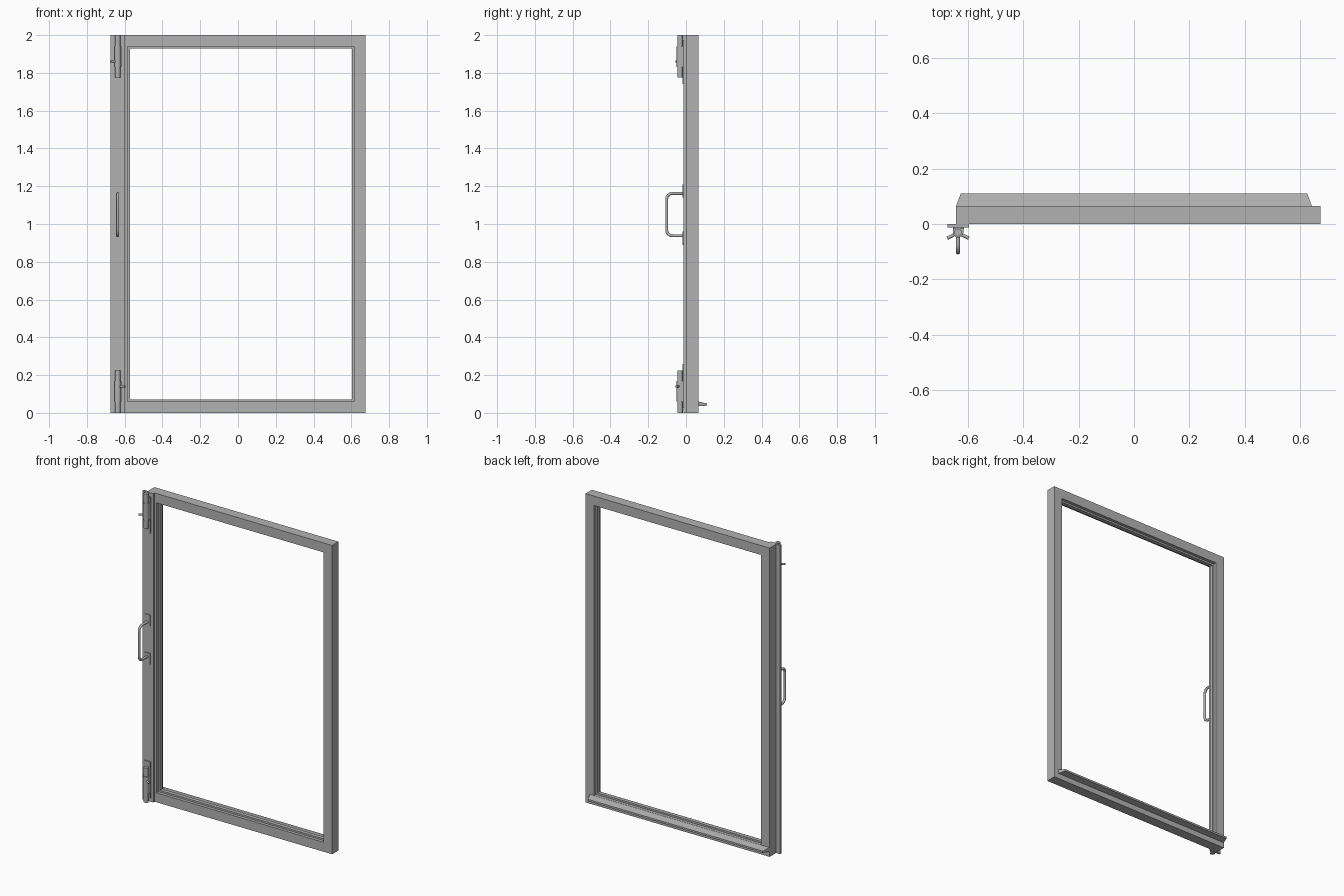
import bpy, math
from mathutils import Vector

if "Cube" in bpy.data.objects:
    bpy.data.objects.remove(bpy.data.objects["Cube"])

GREY = bpy.data.materials.new("grey_metal")
GREY.use_nodes = True
GREY.diffuse_color = (0.45, 0.45, 0.45, 1)
GREY.node_tree.nodes["Principled BSDF"].inputs["Base Color"].default_value = (0.45, 0.45, 0.45, 1)


def mesh_object(name, verts, faces):
    mesh = bpy.data.meshes.new(name)
    mesh.from_pydata(verts, [], faces)
    mesh.materials.append(GREY)
    obj = bpy.data.objects.new(name, mesh)
    bpy.context.collection.objects.link(obj)
    return obj


def box(name, x, y, z):
    verts = [(a, b, c) for a in x for b in y for c in z]
    faces = [(0, 1, 3, 2), (4, 6, 7, 5), (0, 4, 5, 1), (2, 3, 7, 6), (0, 2, 6, 4), (1, 5, 7, 3)]
    return mesh_object(name, verts, faces)


def rod(name, start, end, radius, sides=20):
    start, end = Vector(start), Vector(end)
    axis = end - start
    bpy.ops.mesh.primitive_cylinder_add(vertices=sides, radius=radius, depth=axis.length,
                                        location=(start + end) / 2)
    obj = bpy.context.object
    obj.name = name
    obj.rotation_euler = axis.to_track_quat('Z', 'Y').to_euler()
    obj.data.materials.append(GREY)
    bpy.ops.object.shade_smooth_by_angle(angle=math.radians(35))
    return obj


# Rectangular frame with a rebate lip: sweep one closed section around four mitred corners
X0, X1, Z1 = -0.645, 0.675, 2.0
W, LIP = 0.061, 0.011
section = [(0, 0), (W, 0), (W, 0.02), (W + LIP, 0.02), (W + LIP, 0.045),
           (W, 0.045), (W, 0.065), (0, 0.065)]
corners = [(X0, 0, 1, 1), (X1, 0, -1, 1), (X1, Z1, -1, -1), (X0, Z1, 1, -1)]
n = len(section)
verts = [(cx + sx * d, y, cz + sz * d) for cx, cz, sx, sz in corners for d, y in section]
faces = [(c * n + i, (c + 1) % 4 * n + i, (c + 1) % 4 * n + (i + 1) % n, c * n + (i + 1) % n)
         for c in range(4) for i in range(n)]
mesh_object("door_frame", verts, faces)

# Overlapping strip on the closing edge
box("cover_strip", (-0.675, -0.598), (-0.013, 0), (0, 2))

# Weather bar across the back, sloped on top with tapered ends
verts = [(s * x, y, z) for s in (-1, 1)
         for x, y, z in ((0.644, 0.065, 0.035), (0.627, 0.11, 0.038),
                         (0.627, 0.11, 0.05), (0.644, 0.065, 0.06))]
mesh_object("weather_bar", verts, [(0, 1, 2, 3), (7, 6, 5, 4), (0, 4, 5, 1),
                                   (1, 5, 6, 2), (2, 6, 7, 3), (3, 7, 4, 0)])

# Pull handle: rounded bar on two foot plates
HX = -0.637
curve = bpy.data.curves.new("pull_handle", 'CURVE')
curve.dimensions = '3D'
curve.bevel_depth = 0.008
curve.bevel_resolution = 3
curve.use_fill_caps = True
path = [(-0.013, 0.938)]
for z, turn in ((0.968, -90), (1.132, 0)):
    for i in range(7):
        a = math.radians(turn + 15 * i)
        path.append((-0.072 - 0.03 * math.cos(a), z + 0.03 * math.sin(a)))
path.append((-0.013, 1.162))
spline = curve.splines.new('POLY')
spline.points.add(len(path) - 1)
for p, (y, z) in zip(spline.points, path):
    p.co = (HX, y, z, 1)
spline.use_smooth = True
curve.materials.append(GREY)
bpy.context.collection.objects.link(bpy.data.objects.new("pull_handle", curve))
for name, z in (("lower", (0.89, 0.96)), ("upper", (1.14, 1.21))):
    box(name + "_handle_foot", (-0.655, -0.618), (-0.019, -0.013), z)

# Sliding bolts, mirrored at top and bottom of the strip
for name, end, way, pin_x in (("top", 2.0, -1, -0.676), ("bottom", 0.0, 1, -0.598)):
    def span(a, b):
        return sorted((end + way * a, end + way * b))

    box(name + "_bolt_base", (-0.656, -0.616), (-0.019, -0.013), span(0.025, 0.26))
    rod(name + "_bolt_bar", (HX, -0.031, end), (HX, -0.031, end + way * 0.225), 0.014)
    rod(name + "_bolt_barrel", (HX, -0.031, end + way * 0.06), (HX, -0.031, end + way * 0.17), 0.018)
    box(name + "_bolt_keeper", (-0.656, -0.618), (-0.032, -0.013), span(0.06, 0.17))
    z = end + way * 0.14
    rod(name + "_bolt_pin", (HX, -0.031, z), (pin_x, -0.052, z), 0.006, 12)
